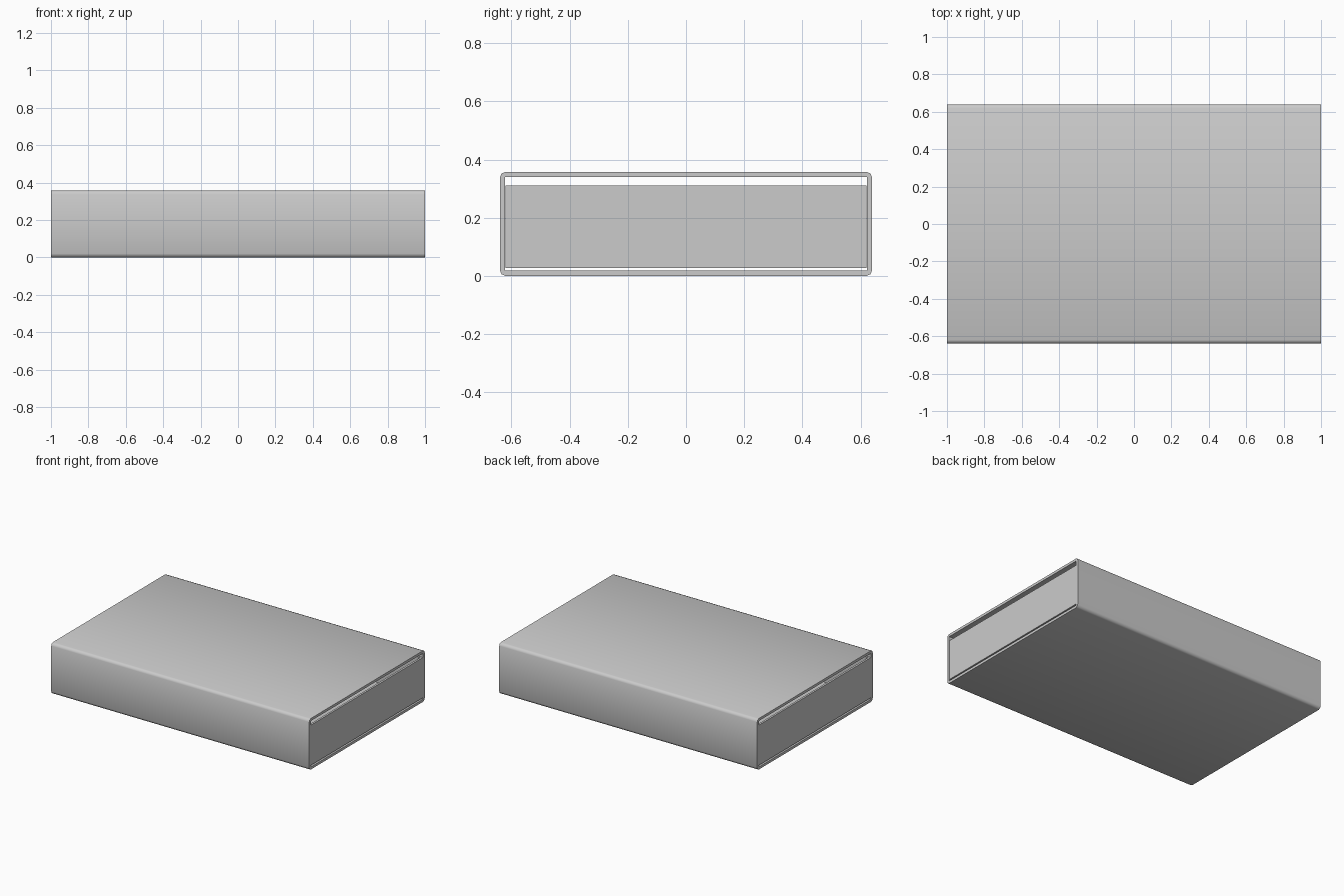
import bpy, bmesh, math

if "Cube" in bpy.data.objects:
    bpy.data.objects.remove(bpy.data.objects["Cube"])

L, W, H, WALL, R = 1.0, 0.64, 0.358, 0.018, 0.02


def finish(bm, name):
    bmesh.ops.recalc_face_normals(bm, faces=bm.faces)
    me = bpy.data.meshes.new(name)
    bm.to_mesh(me)
    bm.free()
    ob = bpy.data.objects.new(name, me)
    bpy.context.collection.objects.link(ob)
    for o in bpy.context.selected_objects:
        o.select_set(False)
    ob.select_set(True)
    bpy.context.view_layer.objects.active = ob
    bpy.ops.object.shade_smooth_by_angle(angle=math.radians(50))
    return ob


# sleeve: rounded outer profile around a square opening, run along x
SEG = 2
outer, inner = [], []
for i, (sy, sz) in enumerate([(1, 1), (-1, 1), (-1, -1), (1, -1)]):
    for k in range(SEG + 1):
        a = math.pi / 2 * (i + k / SEG)
        outer.append((sy * (W - R) + R * math.cos(a),
                      H / 2 + sz * (H / 2 - R) + R * math.sin(a)))
    inner.append((sy * (W - WALL), H / 2 + sz * (H / 2 - WALL)))

bm = bmesh.new()
ends = []
for x in (-L, L):
    ends.append([[bm.verts.new((x, y, z)) for y, z in ring] for ring in (outer, inner)])
for r in range(2):
    n = len(ends[0][r])
    for i in range(n):
        j = (i + 1) % n
        bm.faces.new((ends[0][r][i], ends[0][r][j], ends[1][r][j], ends[1][r][i]))
step = SEG + 1
for o, inn in ends:
    for i in range(4):
        j = (i + 1) % 4
        for k in range(SEG):
            bm.faces.new((o[i * step + k], o[i * step + k + 1], inn[i]))
        bm.faces.new((o[i * step + SEG], o[j * step], inn[j], inn[i]))
finish(bm, "sleeve")

# tray: open-topped box sliding inside the sleeve
bm = bmesh.new()
bmesh.ops.create_cube(bm, size=1)
z0, z1 = 0.028, 0.31
for v in bm.verts:
    v.co = (v.co.x * 2 * (L - 0.001), v.co.y * 2 * (W - WALL - 0.001),
            z1 if v.co.z > 0 else z0)
bm.normal_update()
top = [f for f in bm.faces if f.normal.z > 0.9]
bmesh.ops.inset_region(bm, faces=top, thickness=0.02)
floor = bmesh.ops.extrude_face_region(bm, geom=top)["geom"]
bmesh.ops.translate(bm, vec=(0, 0, -(z1 - z0 - 0.02)),
                    verts=[g for g in floor if isinstance(g, bmesh.types.BMVert)])
bmesh.ops.delete(bm, geom=[f for f in top if f.is_valid], context='FACES')
finish(bm, "tray")
